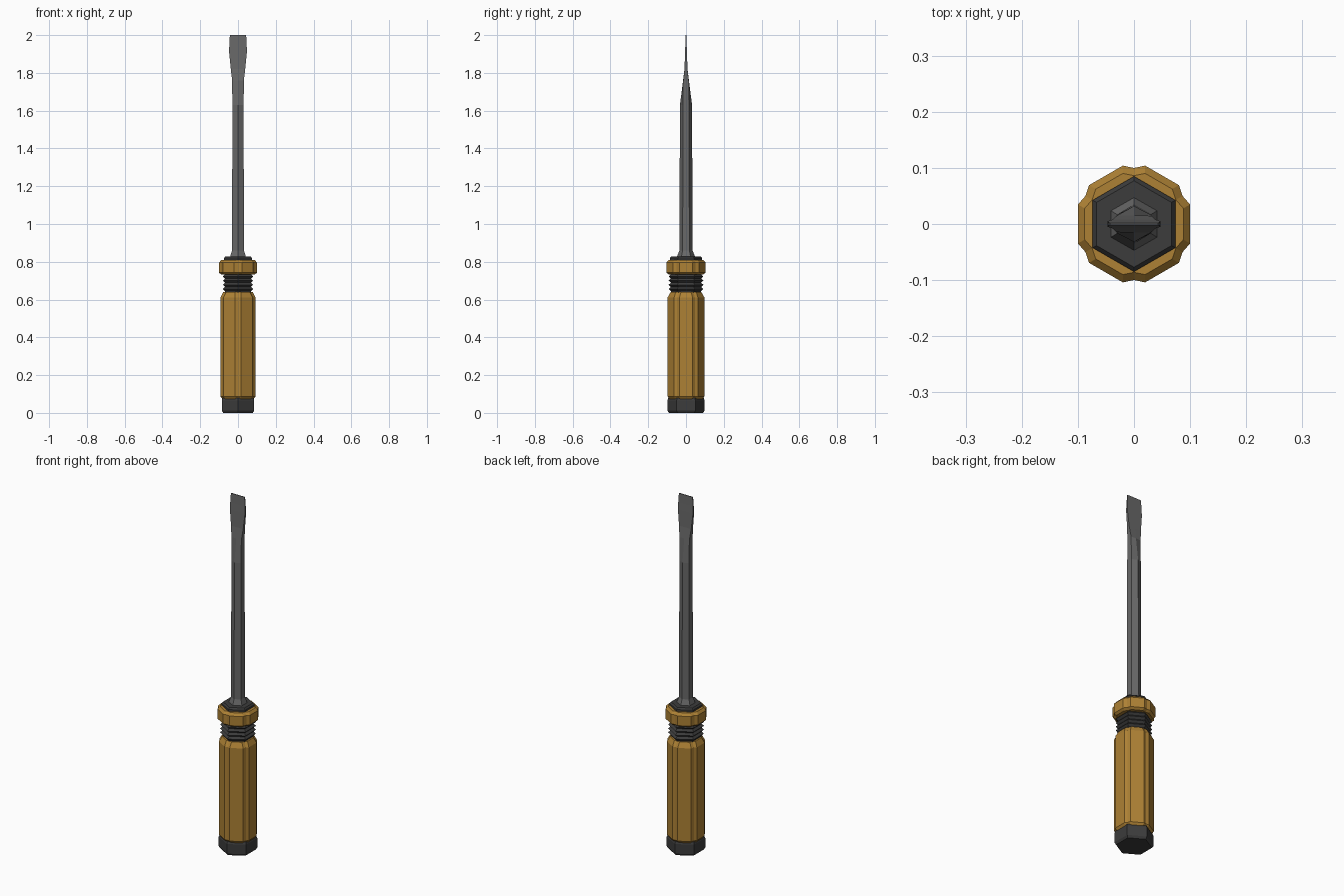
import bpy, math
from math import cos, sin, pi

if "Cube" in bpy.data.objects:
    bpy.data.objects.remove(bpy.data.objects["Cube"])


def material(name, rgb):
    m = bpy.data.materials.new(name)
    m.diffuse_color = (*rgb, 1)
    m.use_nodes = True
    m.node_tree.nodes["Principled BSDF"].inputs["Base Color"].default_value = m.diffuse_color
    return m


AMBER = material("amber plastic", (0.42, 0.22, 0.035))
DARK = material("dark rubber", (0.045, 0.045, 0.045))
STEEL = material("grey steel", (0.14, 0.14, 0.14))


def loft(name, rings, mat):
    """Skin a stack of equal-length point rings and cap both ends."""
    n = len(rings[0])
    verts = [p for r in rings for p in r]
    faces = [(i * n + j, i * n + (j + 1) % n, (i + 1) * n + (j + 1) % n, (i + 1) * n + j)
             for i in range(len(rings) - 1) for j in range(n)]
    faces.append(tuple(reversed(range(n))))
    faces.append(tuple(range(len(verts) - n, len(verts))))
    me = bpy.data.meshes.new(name)
    me.from_pydata(verts, [], faces)
    me.materials.append(mat)
    ob = bpy.data.objects.new(name, me)
    bpy.context.collection.objects.link(ob)
    return ob


def hexagon(r, z):
    """Hexagon with corners on +y and -y."""
    return [(r * cos(pi / 6 + k * pi / 3), r * sin(pi / 6 + k * pi / 3), z) for k in range(6)]


def grooved(apothem, cut, dip, z):
    """Hexagon with each corner cut off and slightly grooved."""
    ring = []
    half = apothem * math.tan(pi / 6) - cut
    r = math.hypot(apothem, half)
    da = math.atan2(half, apothem)
    mid = r * cos(pi / 6 - da) - dip
    for k in range(6):
        a = k * pi / 3
        for rad, ang in ((r, a - da), (r, a + da), (mid, a + pi / 6)):
            ring.append((rad * cos(ang), rad * sin(ang), z))
    return ring


# Butt cap
loft("butt_cap", [hexagon(r, z) for r, z in
                  ((0.090, 0.0), (0.099, 0.012), (0.099, 0.066), (0.094, 0.078))], DARK)

# Grip
loft("grip", [grooved(a, 0.0185, 0.003, z) for a, z in
              ((0.082, 0.072), (0.092, 0.086), (0.092, 0.612), (0.078, 0.64))], AMBER)

# Ribbed neck
ribs = [(0.080, 0.63)]
for k in range(4):
    z = 0.645 + k * 0.022
    ribs += [(0.080, z), (0.092, z + 0.011)]
ribs += [(0.080, 0.733), (0.080, 0.745)]
loft("ribbed_neck", [hexagon(r, z) for r, z in ribs], DARK)

# Collar
loft("collar", [grooved(a, 0.023, 0.004, z) for a, z in
                ((0.088, 0.732), (0.100, 0.742), (0.100, 0.796), (0.088, 0.81))], AMBER)

# Ferrule
loft("ferrule", [hexagon(r, z) for r, z in
                 ((0.085, 0.80), (0.085, 0.820), (0.077, 0.829))], DARK)


# Shaft flattening into the blade: height, half width, middle depth, edge depth
def blade(z, rx, mid, edge):
    return [(rx, -edge, z), (rx, edge, z), (0, mid, z),
            (-rx, edge, z), (-rx, -edge, z), (0, -mid, z)]


loft("shaft_and_blade", [blade(*s) for s in (
    (0.82, 0.041, 0.047, 0.0235), (0.83, 0.041, 0.047, 0.0235),
    (0.86, 0.031, 0.035, 0.0175), (1.63, 0.030, 0.032, 0.0165),
    (1.76, 0.031, 0.0155, 0.0145), (1.82, 0.038, 0.008, 0.008),
    (1.91, 0.047, 0.005, 0.005), (1.95, 0.046, 0.0035, 0.0035),
    (2.00, 0.043, 0.002, 0.002))], STEEL)
